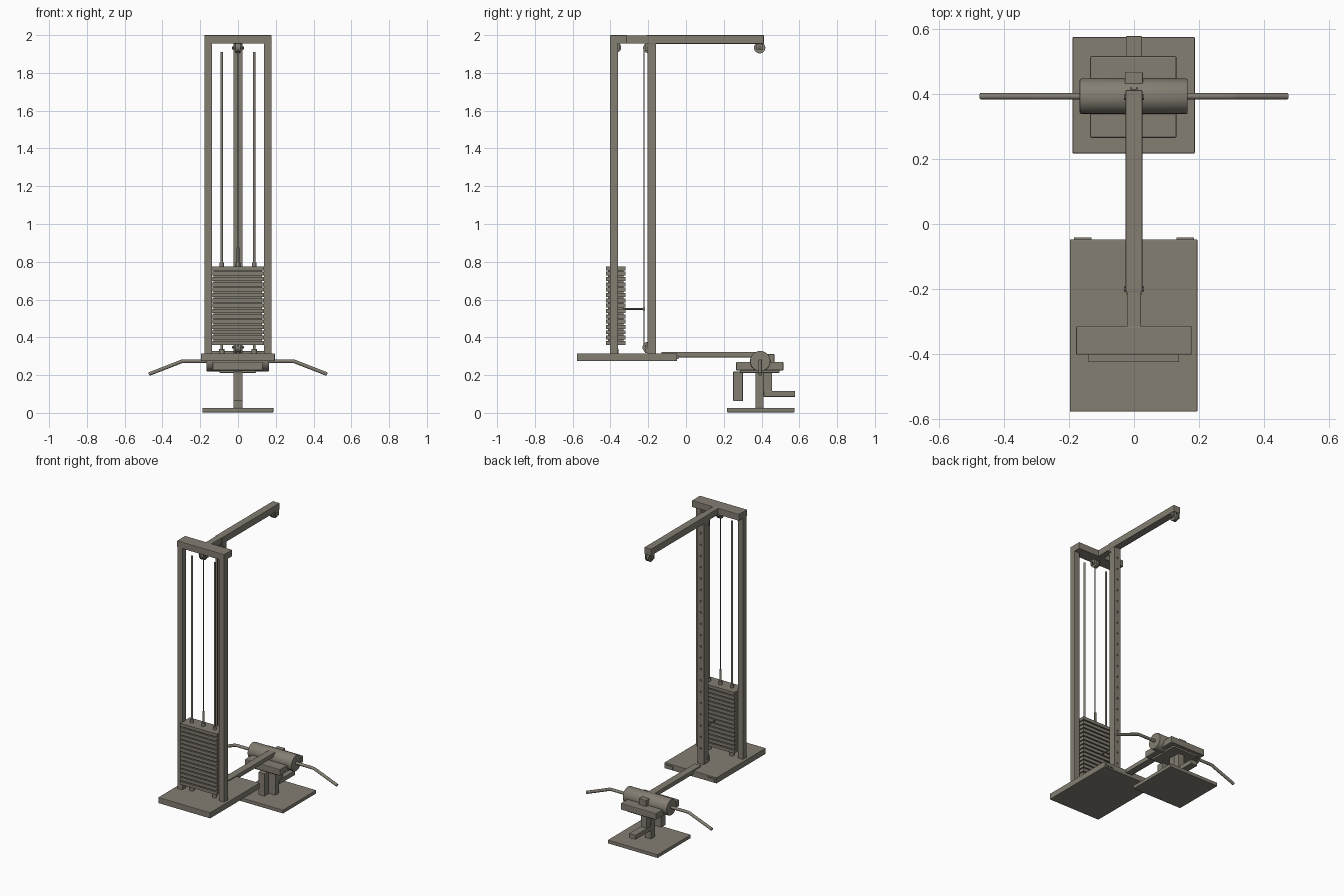
import bpy, bmesh, math
from mathutils import Vector, Matrix

if "Cube" in bpy.data.objects:
    bpy.data.objects.remove(bpy.data.objects["Cube"])

mat = bpy.data.materials.new("warm grey metal")
mat.diffuse_color = (0.23, 0.21, 0.17, 1)
mat.use_nodes = True
mat.node_tree.nodes["Principled BSDF"].inputs["Base Color"].default_value = mat.diffuse_color


def finish(name, bm, bevel=0.0, smooth=False):
    bmesh.ops.recalc_face_normals(bm, faces=bm.faces)
    me = bpy.data.meshes.new(name)
    for f in bm.faces:
        f.smooth = smooth and len(f.verts) == 4
    bm.to_mesh(me)
    bm.free()
    ob = bpy.data.objects.new(name, me)
    bpy.context.collection.objects.link(ob)
    me.materials.append(mat)
    if bevel:
        m = ob.modifiers.new("bevel", 'BEVEL')
        m.width, m.segments = bevel, 2
    return ob


def add_box(bm, x, y, z):
    c = Vector(((x[0] + x[1]) / 2, (y[0] + y[1]) / 2, (z[0] + z[1]) / 2))
    s = (x[1] - x[0], y[1] - y[0], z[1] - z[0])
    bmesh.ops.create_cube(bm, size=1, matrix=Matrix.Translation(c) @ Matrix.Diagonal((*s, 1)))


def box(name, x, y, z, bevel=0.003):
    bm = bmesh.new()
    add_box(bm, x, y, z)
    return finish(name, bm, bevel)


def add_rod(bm, a, b, r, n=16):
    a, b = Vector(a), Vector(b)
    d = b - a
    rot = Vector((0, 0, 1)).rotation_difference(d).to_matrix().to_4x4()
    bmesh.ops.create_cone(bm, cap_ends=True, segments=n, radius1=r, radius2=r,
                          depth=d.length, matrix=Matrix.Translation((a + b) / 2) @ rot)


def rod(name, a, b, r, n=16, bevel=0.0):
    bm = bmesh.new()
    add_rod(bm, a, b, r, n)
    return finish(name, bm, bevel, smooth=True)


def pulley(name, y, z, r=0.027, up=True):
    # grooved wheel turned on the x axis, two cheek plates and an axle
    bm = bmesh.new()
    for x0, x1, k in ((-0.012, -0.006, 1), (-0.006, 0.006, 0.82), (0.006, 0.012, 1)):
        add_rod(bm, (x0, y, z), (x1, y, z), r * k, 24)
    add_rod(bm, (-0.031, y, z), (0.031, y, z), 0.008, 6)
    finish(name + "_wheel", bm)
    bm = bmesh.new()
    zz = (z - 0.013, z + 0.03) if up else (z - 0.03, z + 0.013)
    for s in (-1, 1):
        add_box(bm, sorted((s * 0.017, s * 0.023)), (y - 0.018, y + 0.018), zz)
    finish(name + "_bracket", bm)


# bases
box("stack_base_plate", (-0.197, 0.195), (-0.577, -0.047), (0.275, 0.315))
box("seat_base_plate", (-0.189, 0.187), (0.217, 0.575), (0.003, 0.027))
for s in (-1, 1):
    box("base_tab", sorted((s * 0.13, s * 0.185)), (-0.05, -0.041), (0.285, 0.305), 0)

# frame
for s in (-1, 1):
    box("side_upright", sorted((s * 0.137, s * 0.177)), (-0.402, -0.36), (0.31, 1.96))
box("top_crossbar", (-0.178, 0.177), (-0.402, -0.315), (1.955, 2.0))
box("arm_connector", (-0.022, 0.022), (-0.32, -0.2), (1.956, 1.999))
box("top_arm", (-0.0255, 0.0255), (-0.21, 0.412), (1.954, 2.0))

# rear upright with adjustment holes
up = box("rear_upright", (-0.024, 0.024), (-0.205, -0.158), (0.31, 1.96), 0)
bm = bmesh.new()
for i in range(20):
    z = 0.42 + i * 0.077
    add_rod(bm, (0, -0.175, z), (0, -0.14, z), 0.006, 12)
cut = finish("hole_cutter", bm)
cut.hide_render = True
cut.hide_viewport = True
cut.display_type = 'WIRE'
b = up.modifiers.new("holes", 'BOOLEAN')
b.operation, b.object, b.solver = 'DIFFERENCE', cut, 'EXACT'

# weight stack
pitch, n = 0.0282, 15
bm = bmesh.new()
for i in range(n):
    z = 0.36 + i * pitch
    add_box(bm, (-0.14, 0.138), (-0.424, -0.32), (z, z + 0.021))
add_box(bm, (-0.13, 0.128), (-0.414, -0.33), (0.362, 0.36 + n * pitch - 0.012))
finish("weight_plates", bm)
for s in (-1, 1):
    x = s * 0.086
    rod("guide_rod", (x, -0.372, 0.31), (x, -0.372, 1.91), 0.0065)
    rod("lower_collar", (x, -0.372, 0.314), (x, -0.372, 0.337), 0.015)
    rod("upper_collar", (x, -0.372, 0.77), (x, -0.372, 0.797), 0.011)
rod("stack_stem", (0, -0.372, 0.76), (0, -0.372, 0.875), 0.007)
rod("stem_collar", (0, -0.372, 0.77), (0, -0.372, 0.797), 0.012)
rod("selector_pin", (0, -0.33, 0.55), (0, -0.225, 0.55), 0.004)
rod("selector_knob", (0, -0.228, 0.55), (0, -0.217, 0.55), 0.009)

# pulleys and cables
pulley("stack_pulley", -0.37, 1.934)
pulley("post_pulley", -0.2, 1.932)
pulley("arm_pulley", 0.39, 1.933, 0.03)
pulley("low_pulley", -0.2, 0.347, 0.03, up=False)
rod("stack_cable", (0, -0.372, 0.87), (0, -0.372, 1.93), 0.003, 8)
rod("post_cable", (0, -0.222, 0.347), (0, -0.222, 1.93), 0.003, 8)

# connecting beam and seat
box("floor_beam", (-0.025, 0.025), (-0.13, 0.4), (0.294, 0.323))
box("beam_end_block", (-0.028, 0.027), (0.42, 0.468), (0.265, 0.311))
box("seat", (-0.135, 0.131), (0.265, 0.516), (0.225, 0.27), 0.005)
box("seat_under_plate", (-0.097, 0.095), (0.285, 0.495), (0.212, 0.226))
box("seat_post", (-0.024, 0.024), (0.367, 0.411), (0.025, 0.22))
box("rear_strut", (-0.022, 0.022), (0.41, 0.455), (0.113, 0.216))
box("foot_rest", (-0.025, 0.025), (0.411, 0.578), (0.085, 0.116))
box("front_pad", (-0.024, 0.024), (0.25, 0.301), (0.062, 0.218))

# roller pad and bent handlebar
rod("roller_pad", (-0.167, 0.393, 0.274), (0.165, 0.393, 0.274), 0.054, 40, 0.004)
cu = bpy.data.curves.new("handlebar", 'CURVE')
cu.dimensions = '3D'
cu.bevel_depth, cu.bevel_resolution, cu.use_fill_caps = 0.01, 3, True
pts = [(0.472, 0.205), (0.32, 0.264), (0.30, 0.272), (0.28, 0.274)]
path = [(-x, 0.393, z) for x, z in pts] + [(x, 0.393, z) for x, z in reversed(pts)]
sp = cu.splines.new('POLY')
sp.points.add(len(path) - 1)
for p, co in zip(sp.points, path):
    p.co = (*co, 1)
cu.materials.append(mat)
bpy.context.collection.objects.link(bpy.data.objects.new("handlebar", cu))
